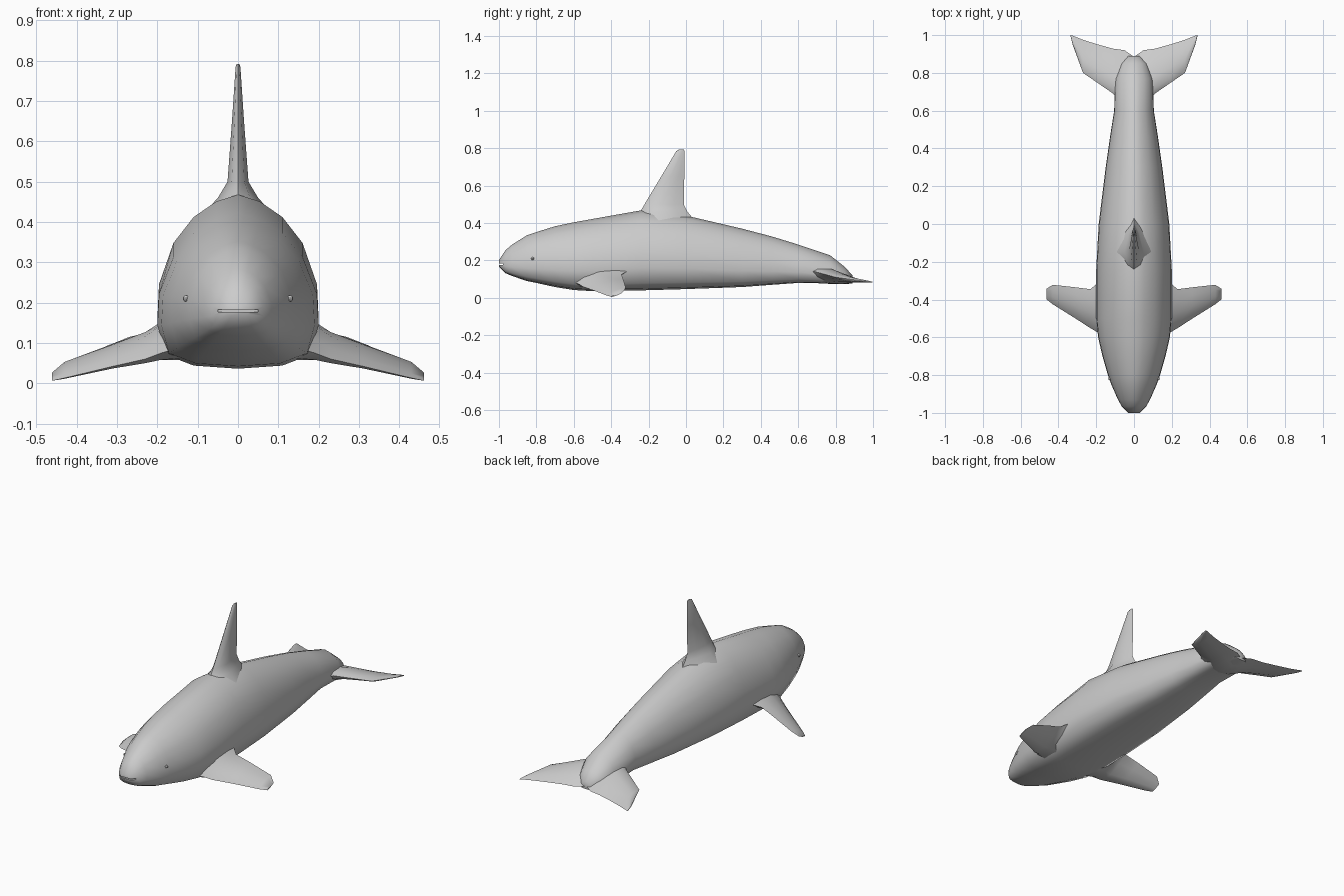
import bpy, bmesh, math
from mathutils import Vector

if "Cube" in bpy.data.objects:
    bpy.data.objects.remove(bpy.data.objects["Cube"])


def finish(name, bm):
    bmesh.ops.recalc_face_normals(bm, faces=bm.faces[:])
    me = bpy.data.meshes.new(name)
    bm.to_mesh(me)
    bm.free()
    ob = bpy.data.objects.new(name, me)
    bpy.context.collection.objects.link(ob)
    bpy.ops.object.select_all(action='DESELECT')
    bpy.context.view_layer.objects.active = ob
    ob.select_set(True)
    bpy.ops.object.shade_smooth_by_angle(angle=math.radians(55))
    return ob


def loft(name, rings):
    bm = bmesh.new()
    loops = [[bm.verts.new(p) for p in r] for r in rings]
    for a, b in zip(loops, loops[1:]):
        n = len(a)
        for i in range(n):
            bm.faces.new((a[i], a[(i + 1) % n], b[(i + 1) % n], b[i]))
    bm.faces.new(loops[0])
    bm.faces.new(loops[-1])
    return finish(name, bm)


def lens(lead, trail, thick):
    """Streamlined fin section between a leading and a trailing edge."""
    a, b, t = Vector(lead), Vector(trail), Vector(thick)
    return [a, a.lerp(b, .12) + t * .6, a.lerp(b, .4) + t, a.lerp(b, .75) + t * .6, b,
            a.lerp(b, .75) - t * .6, a.lerp(b, .4) - t, a.lerp(b, .12) - t * .6]


# Body: y, half width, bottom z, top z
half = [(0, 1), (.27, .96), (.55, .87), (.8, .72), (.98, .48),
        (1, .28), (.9, .09), (.55, .02), (0, 0)]
outline = half + [(-u, v) for u, v in half[-2:0:-1]]
stations = [(-1.0, .03, .168, .202), (-.965, .065, .132, .255), (-.93, .085, .117, .285),
            (-.85, .12, .09, .335), (-.8, .138, .08, .352), (-.7, .167, .058, .383),
            (-.6, .19, .042, .404), (-.5, .2, .036, .422), (-.24, .2, .04, .468),
            (0, .187, .047, .44), (.3, .15, .058, .37), (.46, .127, .07, .328),
            (.6, .105, .08, .285), (.77, .1, .078, .228), (.85, .07, .075, .165),
            (.89, .03, .076, .12)]
body = loft("body", [[(u * w, y, b + v * (t - b)) for u, v in outline]
                     for y, w, b, t in stations])

# Mouth slit
bpy.ops.mesh.primitive_cube_add(size=1, location=(0, -1.0, .18))
slit = bpy.context.object
slit.name = "mouth_cutter"
slit.scale = (.1, .05, .006)
slit.hide_render = True
slit.display_type = 'WIRE'
cut = body.modifiers.new("mouth", 'BOOLEAN')
cut.object = slit
cut.operation = 'DIFFERENCE'

# Eyes
for s in (-1, 1):
    bpy.ops.mesh.primitive_uv_sphere_add(segments=8, ring_count=6, radius=.008,
                                         location=(s * .129, -.82, .21))
    bpy.context.object.name = "eye_right" if s > 0 else "eye_left"

# Dorsal fin: z, leading y, trailing y, half thickness
loft("dorsal_fin", [lens((0, a, z), (0, b, z), (t, 0, 0)) for z, a, b, t in [
    (.41, -.28, .05, .095), (.46, -.245, .008, .05), (.5, -.222, -.012, .026),
    (.65, -.132, -.009, .015), (.785, -.052, -.008, .006), (.792, -.04, -.012, .003)]])

# Pectoral flippers: x, leading (y, z), trailing (y, z), half thickness
sections = [(.14, -.62, .09, -.24, .16, .06), (.19, -.575, .075, -.31, .145, .042),
            (.23, -.552, .06, -.345, .125, .03), (.31, -.5, .042, -.335, .098, .02),
            (.43, -.425, .013, -.322, .053, .011), (.462, -.4, .006, -.342, .026, .004)]
flipper = loft("pectoral_flipper", [lens((x, ya, za), (x, yb, zb), (0, 0, t))
                                    for x, ya, za, yb, zb, t in sections])
flipper.modifiers.new("mirror", 'MIRROR')

# Tail flukes: x, leading y, trailing y, leading z, trailing z, half thickness
side = [(.05, .6, .92, .145, .088, .045), (.11, .69, .928, .14, .087, .033),
        (.19, .745, .95, .125, .086, .022), (.27, .8, .975, .11, .085, .013),
        (.325, .95, .997, .09, .085, .005), (.335, .99, 1.0, .086, .084, .002)]
flukes = [(-s[0],) + s[1:] for s in side[::-1]] + [(0, .6, .885, .15, .09, .05)] + side
loft("tail_flukes", [lens((x, a, za), (x, b, zb), (0, 0, t))
                     for x, a, b, za, zb, t in flukes])
